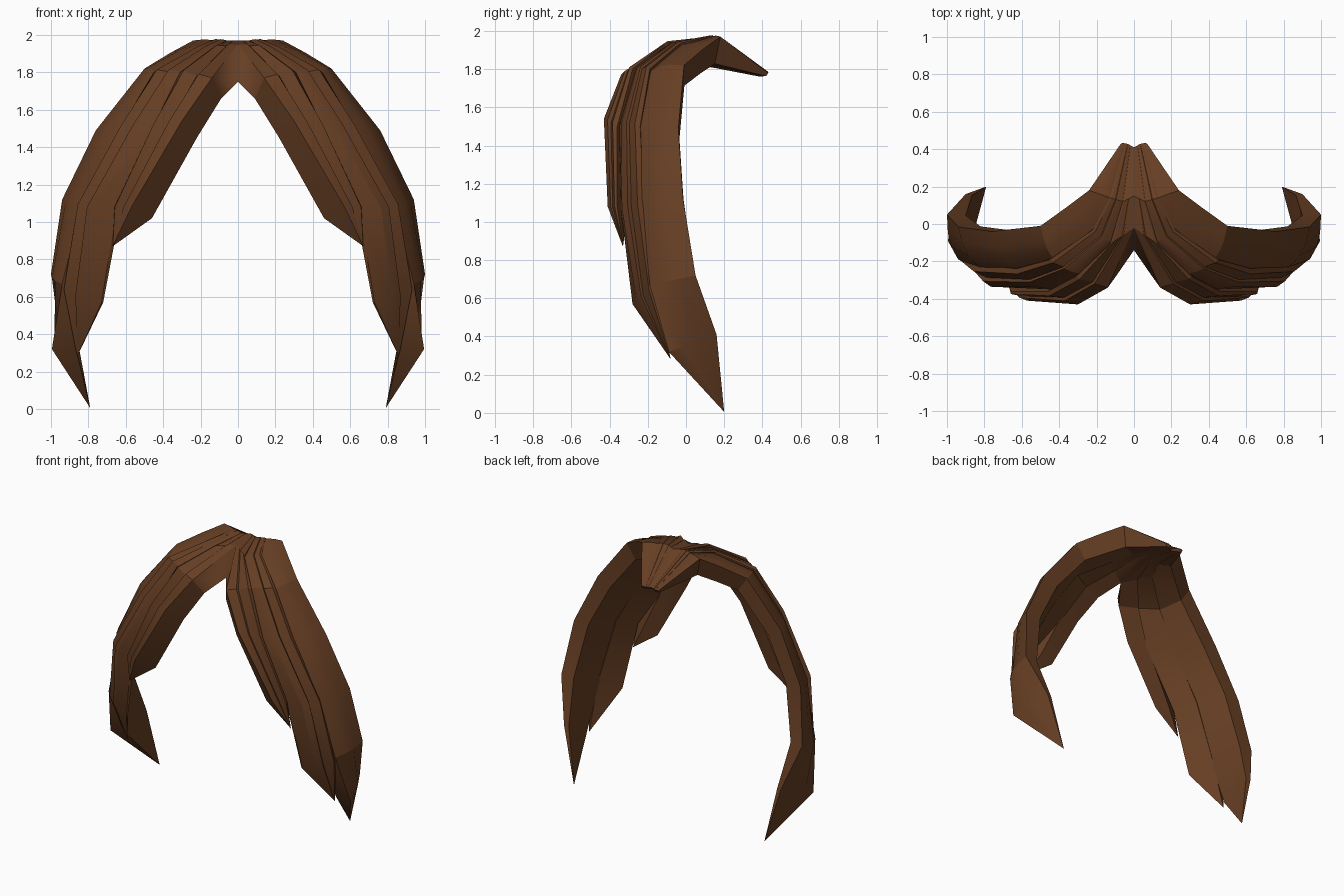
import bpy, bmesh, math
from mathutils import Vector as V

if "Cube" in bpy.data.objects:
    bpy.data.objects.remove(bpy.data.objects["Cube"])

brown = bpy.data.materials.new("chestnut_brown")
brown.diffuse_color = (0.132, 0.048, 0.017, 1)
brown.use_nodes = True
brown.node_tree.nodes["Principled BSDF"].inputs["Base Color"].default_value = brown.diffuse_color

# thickness of the hair from the root to the lower rows
DEPTH = [0.02, 0.15, 0.14, 0.13, 0.12, 0.12, 0.10, 0.035, 0]


def inward(p, d):
    """Point moved by d towards the middle of the head."""
    c = V((0, 0, min(p.z, 1.1)))
    return p + (c - p).normalized() * d


def lock(name, front, back, bulge, profile, under=None, front_depth=DEPTH):
    """Loft a tapering lock between two edge paths, with stepped strands on top."""
    front, back = [V(p) for p in front], [V(p) for p in back]
    last = len(front) - 1
    bm = bmesh.new()
    rings = []
    for i, (f, b) in enumerate(zip(front, back)):
        if i == last:
            rings.append([bm.verts.new(f)])
            break
        row = [inward(f.lerp(b, t), -h * bulge[i]) for t, h in profile]
        row.append(inward(b, DEPTH[i]))
        row.append(V(under[i]) if under else inward(f, front_depth[i]))
        rings.append([bm.verts.new(p) for p in row])
    n = len(rings[0])
    bm.faces.new(rings[0])
    for r, s in zip(rings, rings[1:]):
        for j in range(n):
            k = (j + 1) % n
            if len(s) == 1:
                bm.faces.new((r[j], r[k], s[0]))
            else:
                bm.faces.new((r[j], r[k], s[k], s[j]))
    bmesh.ops.recalc_face_normals(bm, faces=bm.faces)
    # open the parting where both halves meet
    seam = [f for f in bm.faces if all(abs(v.co.x) < 1e-5 for v in f.verts)]
    bmesh.ops.delete(bm, geom=seam, context='FACES')
    me = bpy.data.meshes.new(name)
    bm.to_mesh(me)
    bm.free()
    me.materials.append(brown)
    ob = bpy.data.objects.new(name, me)
    bpy.context.collection.objects.link(ob)
    ob.modifiers.new("mirror", 'MIRROR').use_clip = True
    bpy.ops.object.select_all(action='DESELECT')
    ob.select_set(True)
    bpy.context.view_layer.objects.active = ob
    bpy.ops.object.shade_smooth_by_angle(angle=math.radians(25))


# short front lock, with the tall side wall along the parting
lock("front_lock",
     [(0, .41, 1.78), (0, .15, 1.97), (0, -.02, 1.95), (.14, -.34, 1.77),
      (.30, -.43, 1.54), (.57, -.41, 1.08), (.67, -.33, .87)],
     [(.02, .42, 1.78), (.06, .12, 1.97), (.13, -.11, 1.935), (.31, -.28, 1.80),
      (.46, -.36, 1.50), (.66, -.36, 1.08), (.67, -.33, .87)],
     [0, 0, .01, .02, .03, .015, 0],
     [(0, 0), (.4, .5), (.48, -.2), (.85, .9), (1, 0)],
     under=[(0, .39, 1.76), (0, .13, 1.81), (0, -.14, 1.75), (.09, -.27, 1.66),
            (.22, -.33, 1.45), (.46, -.32, 1.02)])

# middle lock
lock("middle_lock",
     [(.02, .42, 1.78), (.06, .12, 1.97), (.12, -.10, 1.92), (.27, -.27, 1.78),
      (.43, -.35, 1.50), (.65, -.34, 1.06), (.73, -.28, .57), (.86, -.08, .28)],
     [(.045, .43, 1.78), (.13, .14, 1.975), (.22, -.03, 1.935), (.45, -.19, 1.80),
      (.63, -.24, 1.50), (.83, -.22, 1.10), (.93, -.17, .65), (.86, -.08, .28)],
     [.005, .005, .015, .03, .045, .08, .045, 0],
     [(0, 0), (.28, .9), (.5, .9), (.56, .5), (.85, .7), (1, 0)],
     front_depth=[.02, .15, .14, .12, .11, .025, .01])

# long side lock that curls inward at the tip
lock("side_lock",
     [(.045, .43, 1.78), (.13, .14, 1.97), (.21, -.02, 1.93), (.43, -.19, 1.79),
      (.62, -.24, 1.50), (.83, -.23, 1.11), (.94, -.19, .67), (.995, -.09, .32),
      (.79, .20, .005)],
     [(.07, .43, 1.78), (.24, .18, 1.97), (.36, .09, 1.905), (.50, -.01, 1.82),
      (.76, -.04, 1.49), (.94, -.015, 1.12), (1.0, .05, .72), (.90, .16, .41),
      (.79, .20, .005)],
     [.005, .005, .01, .02, .025, .025, .02, .015, 0],
     [(0, 0), (.3, 1), (.6, .95), (1, 0)],
     front_depth=[.02, .15, .14, .13, .12, .12, .12, .13])
